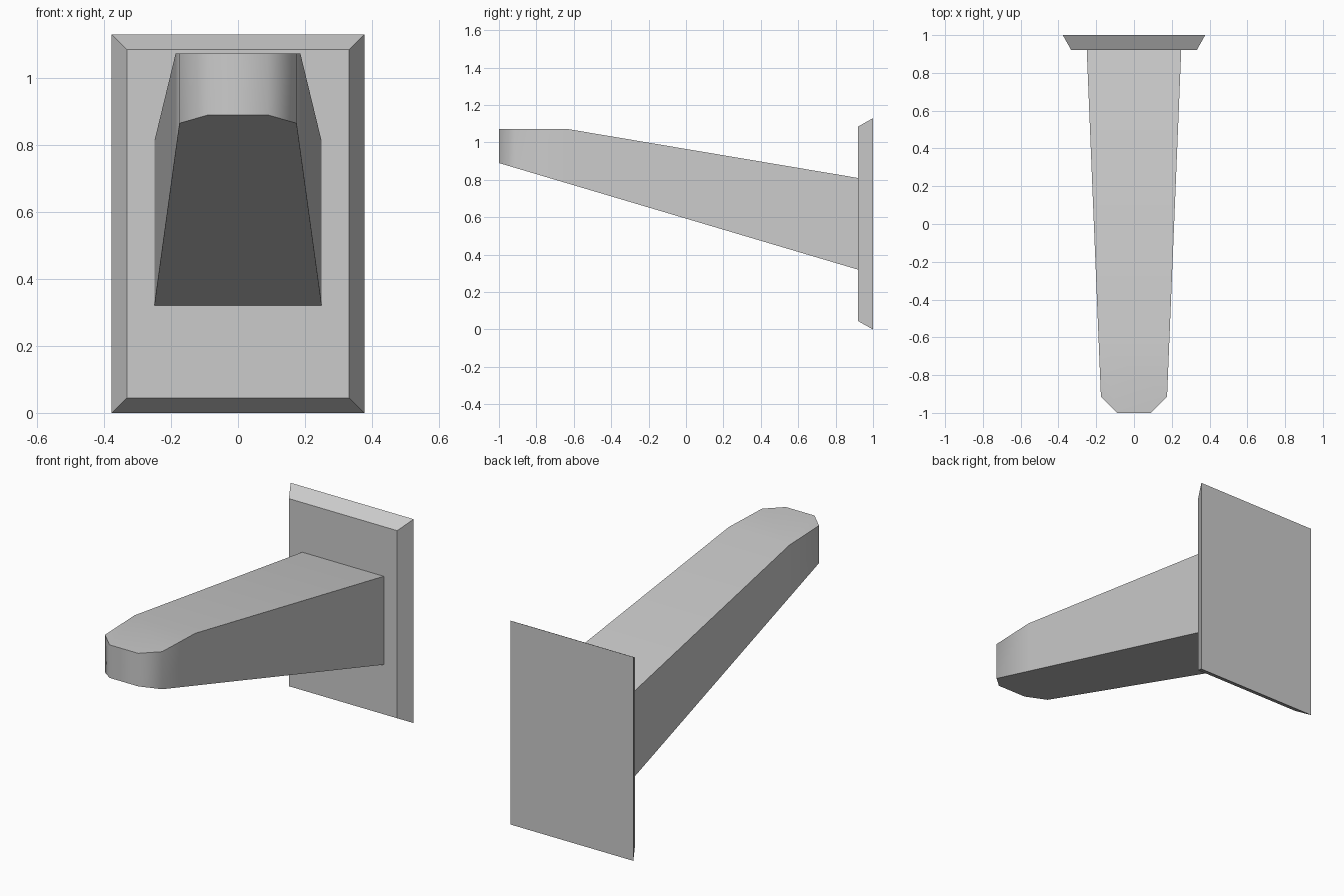
import bpy
import bmesh
import math

cube = bpy.data.objects.get("Cube")
if cube:
    bpy.data.objects.remove(cube, do_unlink=True)

# Single plain colour
grey = bpy.data.materials.new("light_grey")
grey.use_nodes = True
colour = (0.6, 0.6, 0.6, 1)
grey.diffuse_color = colour
grey.node_tree.nodes["Principled BSDF"].inputs["Base Color"].default_value = colour


def finish(name, bm, smooth_angle=None):
    bmesh.ops.recalc_face_normals(bm, faces=bm.faces)
    mesh = bpy.data.meshes.new(name)
    bm.to_mesh(mesh)
    bm.free()
    mesh.materials.append(grey)
    obj = bpy.data.objects.new(name, mesh)
    bpy.context.collection.objects.link(obj)
    if smooth_angle:
        bpy.ops.object.select_all(action="DESELECT")
        obj.select_set(True)
        bpy.context.view_layer.objects.active = obj
        bpy.ops.object.shade_smooth_by_angle(angle=math.radians(smooth_angle))
    return obj


BACK, JOIN, BEND, CORNER, TIP = 1.0, 0.92, -0.64, -0.915, -1.0
PLATE_HEIGHT = 1.13

# Wall plate: rectangle with bevelled rim, wider at the back
bm = bmesh.new()
rings = []
for y, inset in ((BACK, 0), (JOIN, 0.045)):
    w, low, high = 0.377 - inset, inset, PLATE_HEIGHT - inset
    rings.append([bm.verts.new((x, y, z)) for x, z in
                  ((-w, low), (w, low), (w, high), (-w, high))])
    bm.faces.new(rings[-1])
for i in range(4):
    j = (i + 1) % 4
    bm.faces.new((rings[0][i], rings[0][j], rings[1][j], rings[1][i]))
finish("wall_plate", bm)


# Arm: tapering plan with a chamfered tip, rising toward the front
def top_z(y):
    return 1.073 - 0.263 * max(0, (y - BEND) / (JOIN - BEND))


def bottom_z(y):
    return 0.89 - 0.57 * (y - TIP) / (JOIN - TIP)


bend_half = 0.175 + 0.075 * (BEND - CORNER) / (JOIN - CORNER)
half_plan = [(0.25, JOIN), (bend_half, BEND), (0.175, CORNER), (0.088, TIP)]
plan = half_plan + [(-x, y) for x, y in reversed(half_plan)]

bm = bmesh.new()
top = [bm.verts.new((x, y, top_z(y))) for x, y in plan]
bottom = [bm.verts.new((x, y, bottom_z(y))) for x, y in plan]
n = len(plan)
for i in range(n):
    j = (i + 1) % n
    bm.faces.new((top[i], top[j], bottom[j], bottom[i]))
bm.faces.new(bottom)
bm.faces.new((top[0], top[1], top[-2], top[-1]))  # sloping top
bm.faces.new(top[1:-1])                           # level tip
finish("tapered_arm", bm, 50)
